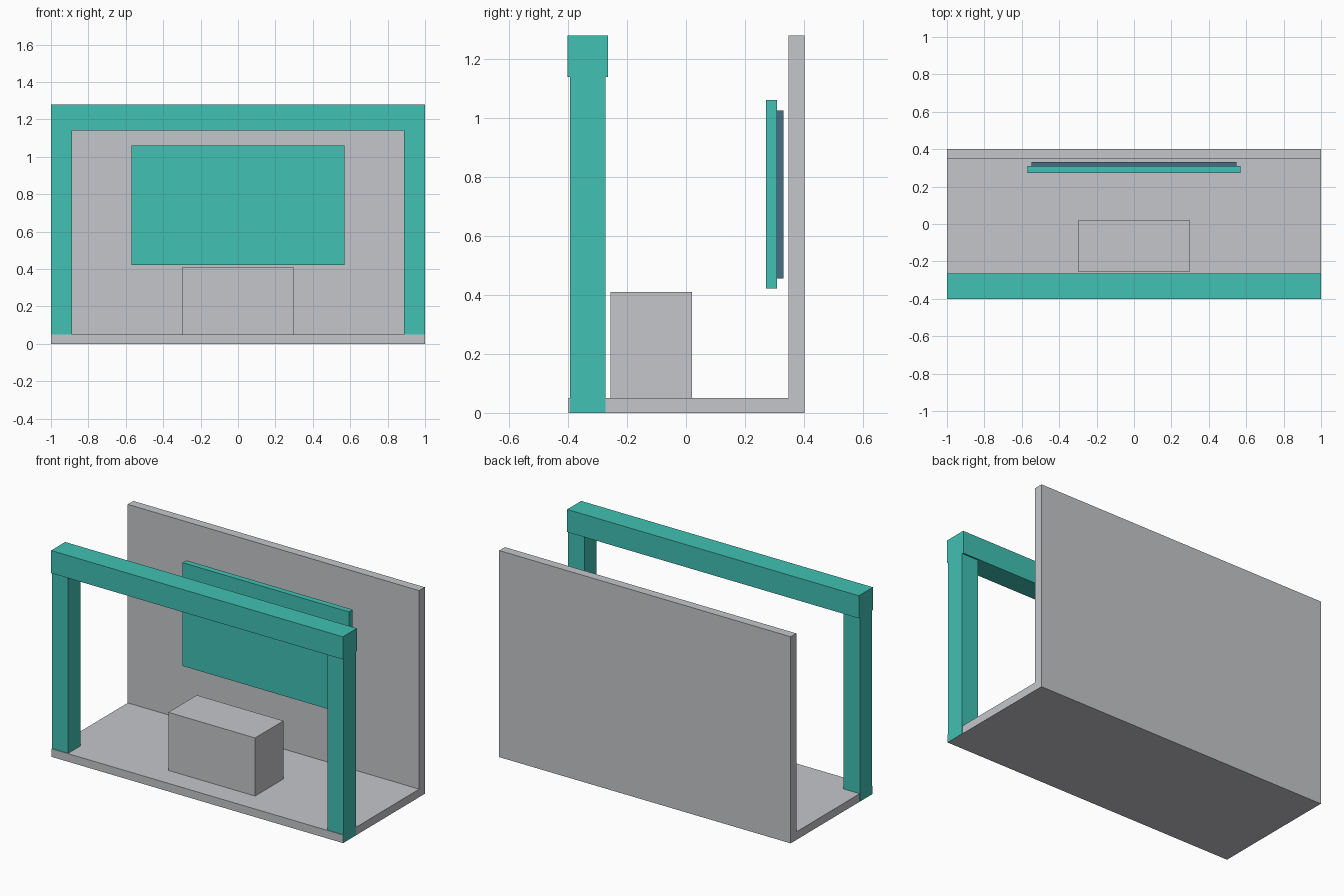
import bpy

if "Cube" in bpy.data.objects:
    bpy.data.objects.remove(bpy.data.objects["Cube"])


def material(name, rgb):
    m = bpy.data.materials.new(name)
    m.diffuse_color = (*rgb, 1.0)
    m.use_nodes = True
    m.node_tree.nodes["Principled BSDF"].inputs["Base Color"].default_value = m.diffuse_color
    return m


GREY = material("light_grey", (0.558, 0.565, 0.591))
TEAL = material("teal", (0.053, 0.533, 0.451))
BLUE = material("slate_blue", (0.065, 0.150, 0.235))


def box(name, x, y, z, mat):
    """Box from (min, max) ranges on each axis."""
    ranges = (x, y, z)
    bpy.ops.mesh.primitive_cube_add(size=1, location=[sum(r) / 2 for r in ranges])
    ob = bpy.context.object
    ob.name = name
    ob.scale = [r[1] - r[0] for r in ranges]
    bpy.ops.object.transform_apply(location=False, rotation=False, scale=True)
    ob.data.materials.append(mat)
    return ob


# Booth shell: floor slab and back wall
box("floor", (-0.999, 0.999), (-0.398, 0.402), (0, 0.05), GREY)
box("back_wall", (-0.999, 0.999), (0.347, 0.402), (0.05, 1.28), GREY)

# Front gateway: two posts and a slightly deeper header beam
for side, label in ((-1, "left"), (1, "right")):
    box(f"{label}_post", sorted((side * 0.888, side * 1.0)),
        (-0.394, -0.273), (0.0005, 1.14), TEAL)
box("header_beam", (-1, 1), (-0.402, -0.264), (1.14, 1.28), TEAL)

# Counter standing on the floor
box("counter", (-0.297, 0.297), (-0.257, 0.021), (0.05, 0.41), GREY)

# Hanging display board with a smaller backing panel
box("display_board", (-0.57, 0.57), (0.272, 0.309), (0.422, 1.062), TEAL)
box("display_backing", (-0.549, 0.549), (0.309, 0.331), (0.456, 1.027), BLUE)
